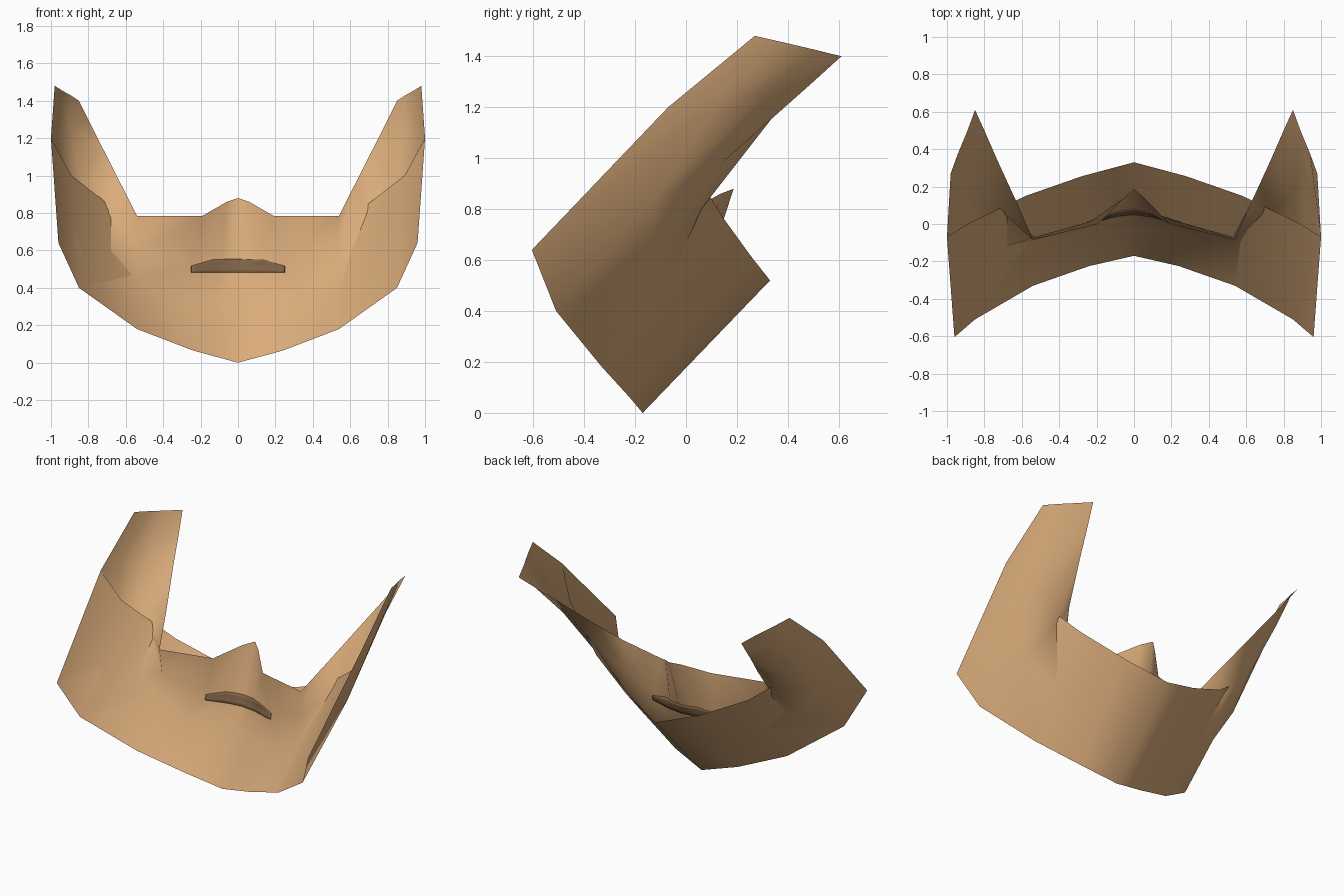
import bpy, bmesh, math
from mathutils import Vector
from mathutils.bvhtree import BVHTree

if "Cube" in bpy.data.objects:
    bpy.data.objects.remove(bpy.data.objects["Cube"])


def material(name, rgb):
    m = bpy.data.materials.new(name)
    m.diffuse_color = (*rgb, 1)
    m.use_nodes = True
    m.node_tree.nodes["Principled BSDF"].inputs["Base Color"].default_value = m.diffuse_color
    return m


TAN = material("warm_tan", (0.70, 0.41, 0.195))
DARK = material("dark_brown", (0.205, 0.122, 0.060))


def finish(name, bm, mat, angle):
    me = bpy.data.meshes.new(name)
    bm.to_mesh(me)
    bm.free()
    me.materials.append(mat)
    ob = bpy.data.objects.new(name, me)
    bpy.context.collection.objects.link(ob)
    bpy.ops.object.select_all(action='DESELECT')
    bpy.context.view_layer.objects.active = ob
    ob.select_set(True)
    bpy.ops.object.shade_smooth_by_angle(angle=math.radians(angle))
    return ob


def mirrored_sheet(columns):
    """Skin neighbouring columns of points with quads, on both sides of x = 0."""
    bm = bmesh.new()
    for side in (1, -1):
        cols = [[bm.verts.new((side * x, y, z)) for x, y, z in c] for c in columns]
        for a, b in zip(cols, cols[1:]):
            for i in range(len(a) - 1):
                quad = [a[i], b[i], b[i + 1], a[i + 1]]
                bm.faces.new(quad if side > 0 else quad[::-1])
    bmesh.ops.remove_doubles(bm, verts=bm.verts, dist=0.0005)
    bmesh.ops.recalc_face_normals(bm, faces=bm.faces)
    return bm


# lower rim shared by both sheets, chin to jaw corner
RIM = [(0, -.17, 0), (.24, -.225, .065), (.54, -.33, .18), (.85, -.51, .40),
       (.96, -.605, .64)]

# inner face sheet: chin, lips, nose base, cheeks and tall side straps
inner = [
    [RIM[0], (0, -.01, .34), (0, .07, .52), (0, .187, .88)],
    [(.07, -.186, .019), (.12, -.015, .34), (.08, .06, .52), (.06, .135, .86)],
    [RIM[1], (.36, -.07, .34), (.23, .015, .52), (.19, 0, .785)],
    [RIM[2], (.54, -.095, .45), (.53, -.07, .6), (.54, -.085, .785)],
    [RIM[3], (.78, -.15, .60), (.70, .06, .80), (.62, .10, .943)],
    [RIM[4], (.92, -.12, .84), (.84, .14, .98), (.73, .34, 1.16)],
    [(1, -.07, 1.2), (.965, .14, 1.23), (.90, .32, 1.26), (.80, .50, 1.30)],
    [(.98, .27, 1.48), (.94, .38, 1.455), (.89, .5, 1.427), (.85, .61, 1.40)],
]
bm = mirrored_sheet(inner)
tree = BVHTree.FromBMesh(bm)
finish("inner_face_sheet", bm, TAN, 60)

# outer jaw guard: straight ruled band from the rim to its own top edge
GUARD_TOP = [(0, .33, .52), (.28, .255, .615), (.58, .15, .76), (.89, 0, 1.0),
             (1, -.07, 1.2)]
finish("outer_jaw_guard", mirrored_sheet(list(zip(RIM, GUARD_TOP))), TAN, 60)

# dark mouth strip, projected onto the face sheet
bm = bmesh.new()
N, ROWS, prev = 24, 4, None
for i in range(N + 1):
    x = -.25 + .5 * i / N
    top = .552 - .035 * min(1, max(0, (abs(x) - .13) / .12))
    col = []
    for j in range(ROWS + 1):
        z = .482 + (top - .482) * j / ROWS
        hit = tree.ray_cast(Vector((x, -1, z)), Vector((0, 1, 0)))[0]
        col.append(bm.verts.new(hit))
    if prev:
        for j in range(ROWS):
            bm.faces.new((prev[j], col[j], col[j + 1], prev[j + 1]))
    prev = col
mouth = finish("mouth_strip", bm, DARK, 60)
solid = mouth.modifiers.new("plate", 'SOLIDIFY')
solid.thickness, solid.offset = 0.009, 0
